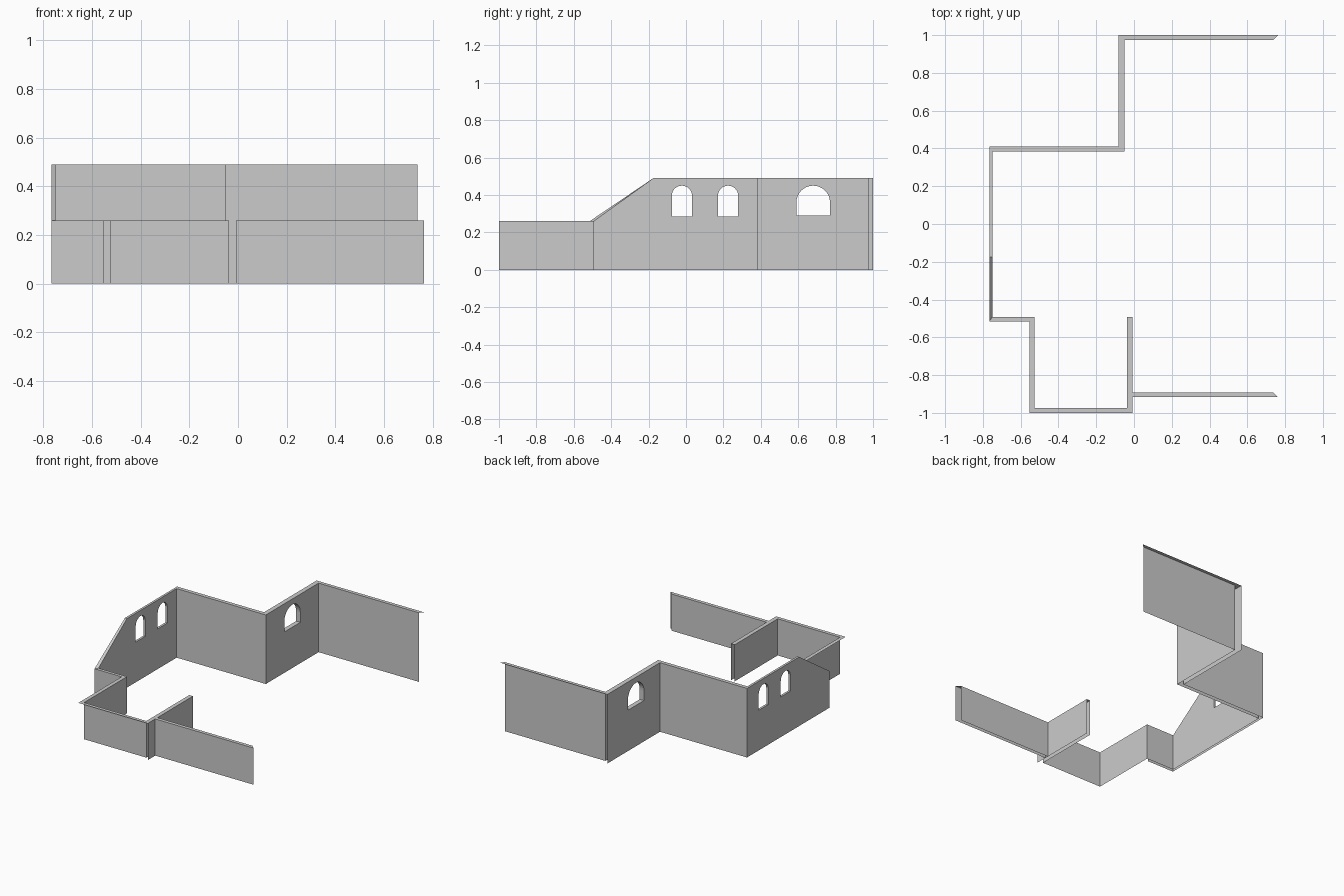
import bpy, bmesh, math
from mathutils import Vector

if "Cube" in bpy.data.objects:
    bpy.data.objects.remove(bpy.data.objects["Cube"])

HIGH, LOW = 0.49, 0.26


def face(bm, pts, toward):
    """Polygon whose normal points along the given direction."""
    f = bm.faces.new([bm.verts.new(p) for p in pts])
    f.normal_update()
    if f.normal.dot(toward) < 0:
        f.normal_flip()


def arch(cy, half, sill, top, n=16):
    """Round-topped window outline as (y, z) points."""
    spring = top - half
    pts = [(cy - half, sill), (cy + half, sill)]
    return pts + [(cy + half * math.cos(math.pi * i / n),
                   spring + half * math.sin(math.pi * i / n)) for i in range(n + 1)]


def panel(bm, corners, x, windows, toward):
    """Flat wall side, with arched holes if windows are given."""
    if not windows:
        face(bm, corners, toward)
        return
    edges = []
    for loop in [corners] + [[(x, y, z) for y, z in w] for w in windows]:
        vs = [bm.verts.new(p) for p in loop]
        edges += [bm.edges.new((vs[i - 1], vs[i])) for i in range(len(vs))]
    geom = bmesh.ops.triangle_fill(bm, edges=edges, use_beauty=True)["geom"]
    for f in [g for g in geom if isinstance(g, bmesh.types.BMFace)]:
        f.normal_update()
        if f.normal.dot(toward) < 0:
            f.normal_flip()


def wall(name, start, end, has_outer=True, windows=()):
    """Hollow wall: inner side, optional outer side and a top cap; each station is (outer, inner, height)."""
    (o0, i0, h0), (o1, i1, h1) = start, end
    out = Vector((o1[1] - o0[1], o0[0] - o1[0], 0)).normalized()
    bm = bmesh.new()

    def corners(a, b):
        return [(*a, 0), (*b, 0), (*b, h1), (*a, h0)]

    panel(bm, corners(i0, i1), i0[0], windows, -out)
    if has_outer:
        panel(bm, corners(o0, o1), o0[0], windows, out)
    face(bm, [(*o0, h0), (*o1, h1), (*i1, h1), (*i0, h0)], Vector((0, 0, 1)))
    # window reveals
    for w in windows:
        cy = (w[0][0] + w[1][0]) / 2
        for k in range(len(w)):
            (ya, za), (yb, zb) = w[k - 1], w[k]
            if math.hypot(ya - yb, za - zb) < 1e-6:
                continue
            face(bm, [(o0[0], ya, za), (o0[0], yb, zb), (i0[0], yb, zb), (i0[0], ya, za)],
                 Vector((0, cy - (ya + yb) / 2, 0.37 - (za + zb) / 2)))
    bmesh.ops.remove_doubles(bm, verts=bm.verts, dist=1e-5)
    mesh = bpy.data.meshes.new(name)
    bm.to_mesh(mesh)
    bm.free()
    bpy.context.collection.objects.link(bpy.data.objects.new(name, mesh))


# stations along the floor plan, from the back right end round to the front
plan = [
    ((0.763, 1.0), (0.738, 0.975), HIGH),
    ((-0.083, 1.0), (-0.05, 0.975), HIGH),
    ((-0.083, 0.41), (-0.05, 0.383), HIGH),
    ((-0.766, 0.41), (-0.75, 0.383), HIGH),
    ((-0.766, -0.175), (-0.75, -0.175), HIGH),
    ((-0.766, -0.515), (-0.75, -0.493), LOW),
    ((-0.553, -0.515), (-0.526, -0.493), LOW),
    ((-0.553, -1.0), (-0.526, -0.975), LOW),
    ((-0.008, -1.0), (-0.037, -0.975), LOW),
    ((-0.008, -0.493), (-0.037, -0.493), LOW),
]
big_window = [arch(0.68, 0.09, 0.29, 0.45)]
small_windows = [arch(-0.022, 0.054, 0.285, 0.45), arch(0.225, 0.054, 0.285, 0.45)]

# name, outer side present, windows
parts = [
    ("back_wall", False, ()),
    ("large_window_wall", True, big_window),
    ("back_step_wall", True, ()),
    ("twin_window_wall", True, small_windows),
    ("sloped_wall", True, ()),
    ("front_step_wall", True, ()),
    ("bay_side_wall", False, ()),
    ("bay_front_wall", False, ()),
    ("bay_inner_wall", True, ()),
]
for i, (name, has_outer, windows) in enumerate(parts):
    wall(name, plan[i], plan[i + 1], has_outer, windows)

# low wall at the front right
wall("front_wall", ((-0.008, -0.917), (-0.008, -0.892), LOW),
     ((0.763, -0.917), (0.738, -0.892), LOW))
